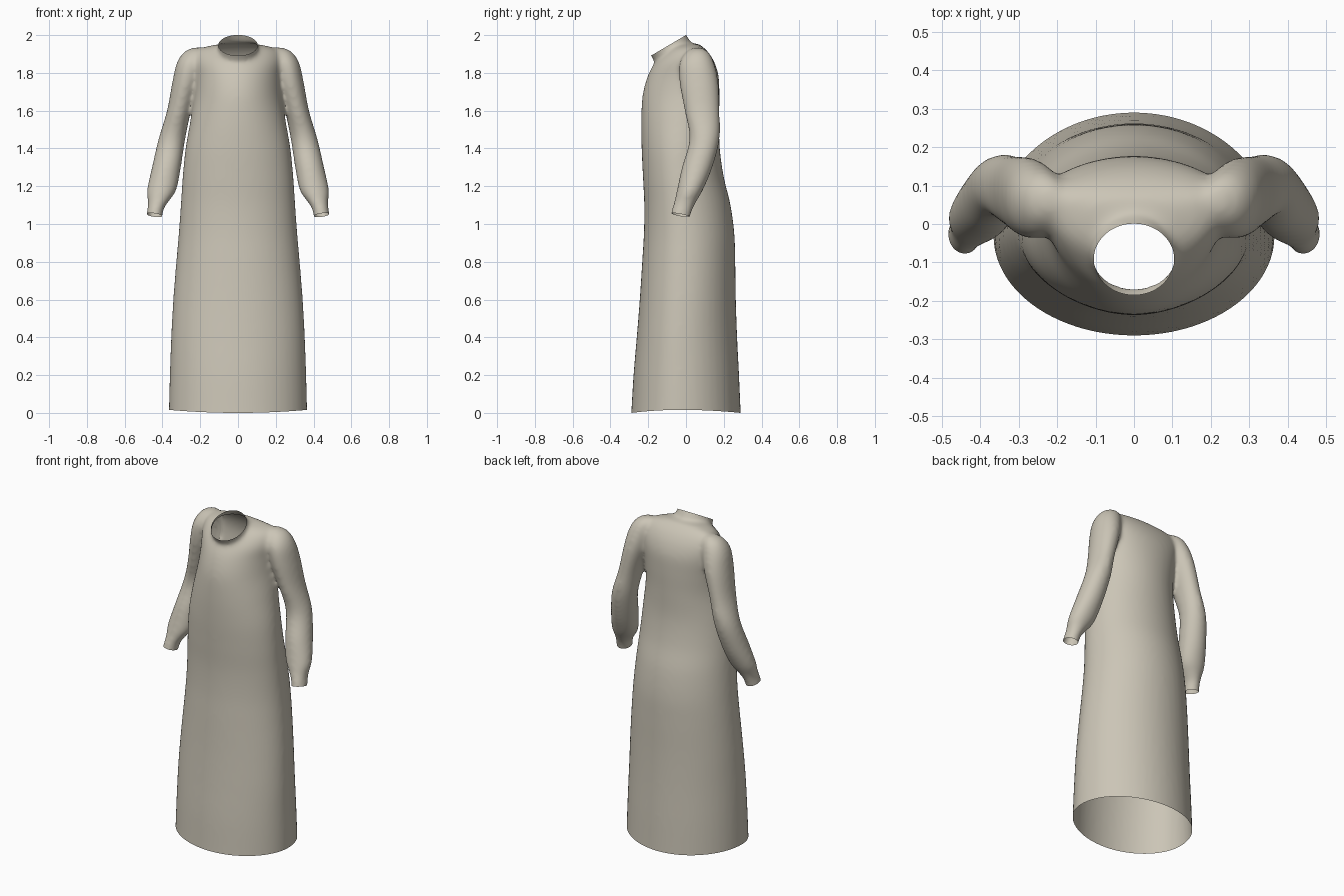
import bpy, bmesh, math
from mathutils import Vector

if "Cube" in bpy.data.objects:
    bpy.data.objects.remove(bpy.data.objects["Cube"])


def spline(rows, n=5):
    """Catmull-Rom interpolation between the listed rings."""
    out = []
    for i in range(len(rows) - 1):
        a, b = rows[max(i - 1, 0)], rows[i]
        c, d = rows[i + 1], rows[min(i + 2, len(rows) - 1)]
        for k in range(n):
            t = k / n
            out.append([0.5 * (2*q + (r-p)*t + (2*p-5*q+4*r-s)*t*t + (3*q-p-3*r+s)*t**3)
                        for p, q, r, s in zip(a, b, c, d)])
    return out + [list(rows[-1])]


def skin(bm, rings):
    """Closed skin through a list of equal rings of points."""
    vs = [[bm.verts.new(p) for p in r] for r in rings]
    n = len(vs[0])
    for a, b in zip(vs, vs[1:]):
        for i in range(n):
            j = (i + 1) % n
            bm.faces.new((a[i], a[j], b[j], b[i]))
    bm.faces.new(vs[0])
    bm.faces.new(vs[-1])


def loft(bm, rows, sx=1, n=48):
    """Rows: height, centre x, half width, front y, back y, y of the widest point."""
    rings = []
    for z, cx, w, f, b, s in spline(rows):
        ring = []
        for k in range(n):
            a = 2 * math.pi * k / n
            dy = math.sin(a)
            ring.append((sx * (cx + w * math.cos(a)), s + dy * ((b - s) if dy > 0 else (s - f)), z))
        rings.append(ring)
    skin(bm, rings)


bm = bmesh.new()

# Long body, running past the hem so that it can be trimmed
loft(bm, [
    (-0.10, 0, .367, -.297, .295, -.03), (0.0, 0, .366, -.290, .290, -.03),
    (0.2, 0, .361, -.278, .281, -.03), (0.4, 0, .354, -.261, .271, -.03),
    (0.6, 0, .343, -.245, .264, -.02), (0.8, 0, .327, -.232, .261, -.01),
    (0.95, 0, .314, -.223, .256, -.01), (1.1, 0, .303, -.221, .236, -.02),
    (1.25, 0, .293, -.228, .200, -.03), (1.4, 0, .278, -.235, .179, -.03),
    (1.55, 0, .252, -.237, .176, -.01), (1.68, 0, .235, -.230, .177, .04),
    (1.78, 0, .235, -.204, .173, .07), (1.85, 0, .245, -.168, .153, .075),
    (1.90, 0, .235, -.125, .125, .07), (1.93, 0, .200, -.09, .098, .06),
    (1.948, 0, .125, -.06, .075, .045), (1.955, 0, .06, -.03, .06, .03)])

# Sleeves, gathered at the wrist
sleeve = [
    (1.935, .215, .02, .04, .08, .06), (1.91, .232, .055, .00, .12, .065),
    (1.85, .252, .073, -.035, .150, .065), (1.75, .275, .073, -.035, .172, .075),
    (1.60, .312, .064, -.008, .178, .085), (1.45, .350, .071, .018, .178, .098),
    (1.30, .379, .077, -.022, .140, .06), (1.18, .404, .078, -.048, .090, .02),
    (1.12, .422, .056, -.062, .056, -.003), (1.08, .436, .044, -.074, .036, -.02),
    (1.02, .446, .043, -.088, .016, -.036), (0.97, .452, .043, -.098, .004, -.047)]
for side in (1, -1):
    loft(bm, sleeve, side)

# Standing collar, a short tube tilted forward
tilt = math.atan2(0.11, 0.187)
axis = Vector((0, -math.sin(tilt), math.cos(tilt)))
across = Vector((0, math.cos(tilt), math.sin(tilt)))
rim = Vector((0, -0.092, 1.946))
skin(bm, [[rim + axis * h + Vector((r * math.cos(a), 0, 0)) + across * (r * 1.04 * math.sin(a))
           for a in (2 * math.pi * k / 40 for k in range(40))]
          for h, r in ((-.11, .09), (-.06, .108), (-.04, .105), (0, .105), (.08, .105))])

bmesh.ops.recalc_face_normals(bm, faces=bm.faces)
me = bpy.data.meshes.new("robe_parts")
bm.to_mesh(me)
bm.free()
parts = bpy.data.objects.new("robe_parts", me)
bpy.context.collection.objects.link(parts)

# Fuse the parts into one continuous cloth
mod = parts.modifiers.new("fuse", 'REMESH')
mod.mode = 'VOXEL'
mod.voxel_size = 0.010
bpy.context.view_layer.update()
fused = bpy.data.meshes.new_from_object(parts.evaluated_get(bpy.context.evaluated_depsgraph_get()))
bpy.data.objects.remove(parts)

bm = bmesh.new()
bm.from_mesh(fused)
for _ in range(10):
    bmesh.ops.smooth_vert(bm, verts=bm.verts, factor=0.5,
                          use_axis_x=True, use_axis_y=True, use_axis_z=True)


def trim(region, point, normal):
    """Cut open everything past a plane, within a region only."""
    faces = [f for f in bm.faces if region(f.calc_center_median())]
    geom = list({e for f in faces for e in f.edges} | {v for f in faces for v in f.verts}) + faces
    bmesh.ops.bisect_plane(bm, geom=geom, plane_co=point, plane_no=normal, clear_outer=True)


# Openings: hem, neck and cuffs
trim(lambda c: c.z < 0.1, (0, 0, 0), (0, 0, -1))
trim(lambda c: abs(c.x) < .17 and c.z > 1.82 and c.y < .1, rim, axis)
for s in (1, -1):
    trim(lambda c: c.x * s > .37 and .9 < c.z < 1.2, (s * .44, -.03, 1.047), (s * .15, -.2, -1))

# Hem rises slightly at the sides
for v in bm.verts:
    if v.co.z < 0.3:
        v.co.z += 0.016 * (v.co.x / .365) ** 2 * (1 - v.co.z / 0.3)

for f in bm.faces:
    f.smooth = True
    f.material_index = 0
robe_mesh = bpy.data.meshes.new("robe")
bm.to_mesh(robe_mesh)
bm.free()
cloth = bpy.data.materials.new("beige cloth")
cloth.diffuse_color = (0.60, 0.56, 0.47, 1)
cloth.use_nodes = True
cloth.node_tree.nodes["Principled BSDF"].inputs["Base Color"].default_value = cloth.diffuse_color
robe_mesh.materials.append(cloth)
robe = bpy.data.objects.new("robe", robe_mesh)
bpy.context.collection.objects.link(robe)
